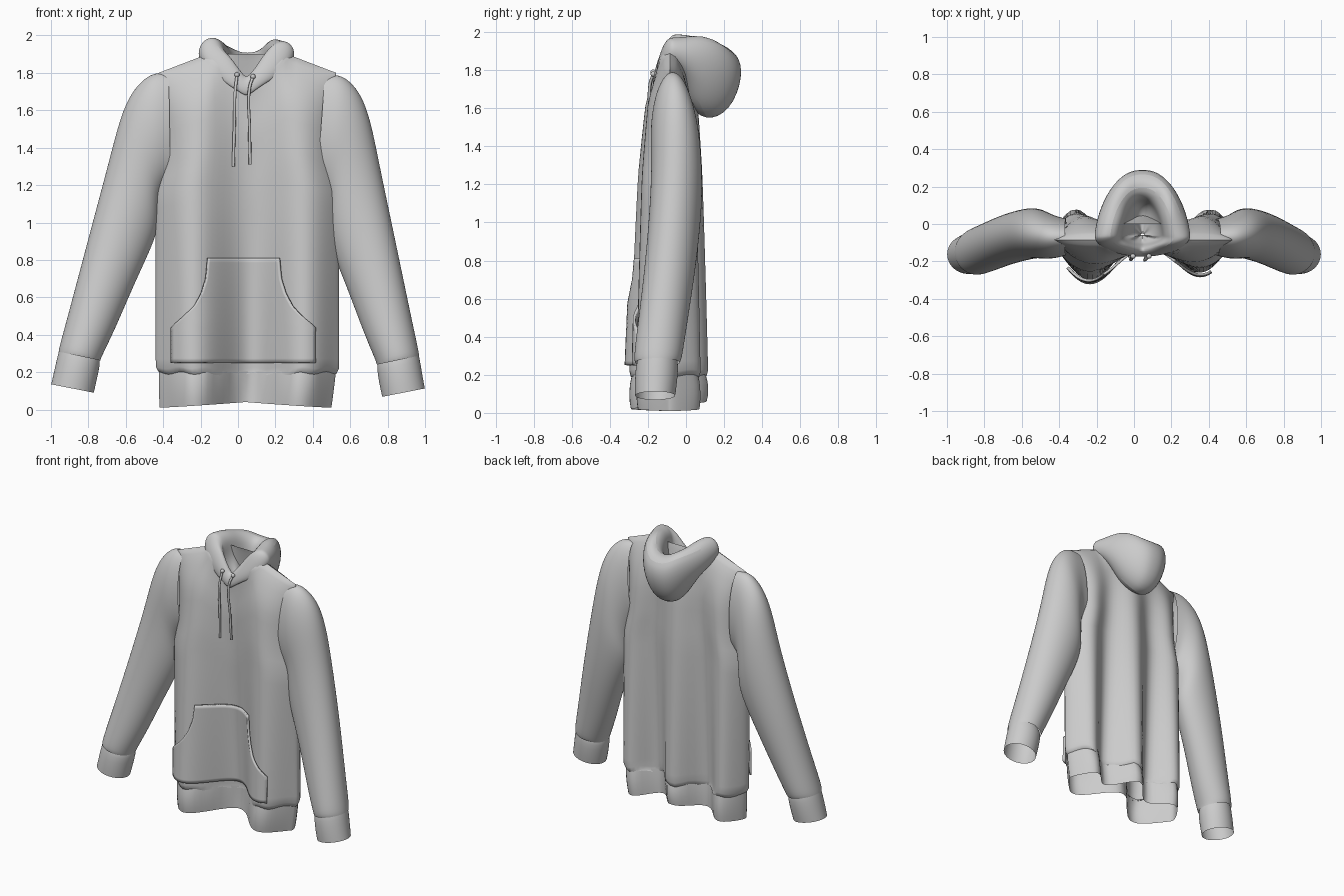
import bpy, math
from mathutils import Vector

if "Cube" in bpy.data.objects:
    bpy.data.objects.remove(bpy.data.objects["Cube"])

CX = 0.05          # centre line of the garment body


def lerp(table, k):
    """Piecewise linear lookup in [(key, value), ...]."""
    for (a, va), (b, vb) in zip(table, table[1:]):
        if k <= b:
            return va + (vb - va) * max(0, (k - a) / (b - a))
    return table[-1][1]


def loft(name, rows, closed=True, sub=0, thick=0):
    """Skin rows of points into a smooth surface."""
    n = len(rows[0])
    faces = []
    for r in range(len(rows) - 1):
        for i in range(n if closed else n - 1):
            j = (i + 1) % n
            faces.append((r * n + i, r * n + j, (r + 1) * n + j, (r + 1) * n + i))
    me = bpy.data.meshes.new(name)
    me.from_pydata([p for row in rows for p in row], [], faces)
    ob = bpy.data.objects.new(name, me)
    bpy.context.collection.objects.link(ob)
    if sub:
        m = ob.modifiers.new("smooth", 'SUBSURF')
        m.levels = m.render_levels = sub
    if thick:
        ob.modifiers.new("thickness", 'SOLIDIFY').thickness = thick
    bpy.context.view_layer.objects.active = ob
    ob.select_set(True)
    bpy.ops.object.shade_smooth_by_angle(angle=math.radians(50))
    ob.select_set(False)
    return ob


# Draped cloth: two folds in front, three at the back, fading upwards
WIDTH = [(0, .48), (.25, .49), (1.15, .49), (1.3, .455), (1.5, .445), (1.68, .46), (1.8, .475)]
FRONT = [(0, -.17), (1.2, -.19), (1.55, -.18), (1.8, -.15)]
BACK = [(0, .035), (1.2, .045), (1.5, .04), (1.8, .0)]
MID = -.085


def cloth_y(u, z, front):
    f = max(0, min(1, 1 - (z - .2) / 1.6)) ** .7
    if front:
        y = lerp(FRONT, z) + f * (.112 * math.cos(math.pi * (u - .03) / .62) + .03 * u)
        e = math.sqrt(max(0, 1 - abs(u) ** 6))
    else:
        y = lerp(BACK, z) + f * .08 * math.cos(2 * math.pi * u / .8)
        e = math.sqrt(max(0, 1 - abs(u) ** 4))
    return MID + (y - MID) * e


def top_z(u, front):
    a = abs(u)
    if a > .45:
        return 1.8 + .1 * (1 - a) / .55
    return 1.69 + .21 * a / .45 if front else 1.9


# Body
N = 96
ANG = [2 * math.pi * i / N for i in range(N)]
rows = []
levels = [0, .004, .02, .05] + [.1 + .05 * i for i in range(15)] + [.84, .88, .91, .94, .96, .98, .99, 1]
for v in levels:
    row = []
    for t in ANG:
        u, front = math.cos(t), math.sin(t) < 0
        z = .19 + v * (top_z(u, front) - .19)
        zn = .19 + v * 1.61
        y = cloth_y(u, zn, front)
        # shoulders close to a ridge, neck stays open
        k = max(0, min(1, (abs(u) - .36) / .12))
        g = math.sqrt(max(0, 1 - max(0, (v - .84) / .16) ** 2))
        y = MID + (y - MID) * (1 - k * (1 - g))
        inset = .03 if v == 0 else (.012 if v < .01 else 0)
        y = MID + (y - MID) * (1 - inset * 3)
        z += .008 * math.sin(23 * u) * max(0, 1 - v * 15)
        row.append((CX + (lerp(WIDTH, zn) - inset) * u, y, z))
    rows.append(row)
loft("hoodie_body", rows)

# Gathered hem band
rows = []
for q, s in [(1, .93), (.9, .95), (.7, .985), (.45, 1.0), (.2, .99), (0, .96)]:
    row = []
    for t in ANG:
        u, front = math.cos(t), math.sin(t) < 0
        low = .01 + (.03 if front else .05) * (1 - abs(u)) ** 1.2
        z = low + q * (.205 - low)
        y = MID + (cloth_y(u, .2, front) - MID) * s
        y += .005 * math.sin(31 * u) * q * (1 - u * u)
        row.append((CX - .01 * (1 - q) + (.455 + .02 * s - .015 * (1 - q)) * u, y, z))
    rows.append(row)
loft("hem_band", rows)

# Kangaroo pocket laid on the body front
HALF = [(.25, .38), (.44, .38), (.49, .325), (.55, .268), (.62, .23), (.7, .205), (.81, .195)]
rows = []
for i in range(25):
    z = .25 + .56 * i / 24
    row = []
    for j in range(41):
        x = .03 + lerp(HALF, z) * (j / 20 - 1)
        u = (x - CX) / lerp(WIDTH, z)
        row.append((x, cloth_y(u, z, True) - .012, z))
    rows.append(row)
loft("front_pocket", rows, closed=False, thick=-.014)

# Sleeves and cuffs: outer x,z  inner x,z  centre y  half depth
SLEEVE = [(-.37, 1.80, -.36, 1.22, -.07, .10),
          (-.44, 1.805, -.39, 1.21, -.07, .112),
          (-.50, 1.775, -.405, 1.18, -.065, .122),
          (-.57, 1.70, -.42, 1.12, -.055, .13),
          (-.63, 1.57, -.42, 1.03, -.05, .134),
          (-.69, 1.33, -.43, .93, -.05, .138),
          (-.80, .92, -.55, .68, -.08, .135),
          (-.90, .54, -.66, .42, -.125, .13),
          (-.955, .34, -.73, .28, -.148, .128),
          (-.96, .31, -.735, .262, -.15, .118)]
CUFF = [(-.955, .325, -.74, .272, -.15, .105),
        (-.965, .29, -.735, .245, -.152, .113),
        (-.985, .20, -.755, .155, -.158, .112),
        (-1.0, .135, -.77, .09, -.162, .106)]


def arm_rows(table, right):
    rows = []
    for ox, oz, ix, iz, y, d in table:
        pts = []
        for x, z in ((ox, oz), (ix, iz)):
            if right:
                x = -x + max(0, .08 * (z - .15) / 1.4)
                z -= .022 if z < 1.6 else .01
            pts.append(Vector((x, y, z)))
        m = (pts[0] + pts[1]) / 2
        h = pts[0] - m
        rows.append([m + h * math.cos(t) + Vector((0, d * math.sin(t), 0))
                     for t in (2 * math.pi * i / 24 for i in range(24))])
    return rows


for side, right in (("left", False), ("right", True)):
    loft(side + "_sleeve", arm_rows(SLEEVE, right), sub=2)
    loft(side + "_cuff", arm_rows(CUFF, right), sub=1)

# Hood hanging open behind the neck: half width, y front/back, z front/side/back
HOOD = [(.17, -.15, .01, 1.68, 1.84, 1.62),
        (.20, -.165, .10, 1.67, 1.81, 1.525),
        (.245, -.175, .235, 1.69, 1.84, 1.58),
        (.265, -.175, .305, 1.72, 1.91, 1.77),
        (.235, -.165, .275, 1.75, 1.97, 1.89),
        (.17, -.145, .19, 1.775, 1.99, 1.92),
        (.115, -.125, .13, 1.77, 1.94, 1.87),
        (.11, -.11, .12, 1.73, 1.86, 1.75),
        (.09, -.10, .06, 1.69, 1.78, 1.68),
        (.01, -.06, -.05, 1.68, 1.69, 1.68)]
rows = []
for k, (rx, yf, yb, zf, zs, zb) in enumerate(HOOD):
    row = []
    for i in range(40):
        t = 2 * math.pi * i / 40
        c, s = math.cos(t), math.sin(t)
        y0 = -.06
        if s < 0:
            y = y0 + (y0 - yf) * s
            z = zs + (zf - zs) * (1 - abs(c)) ** .9
            x = rx * c
        else:
            y = y0 + (yb - y0) * s ** .9
            z = zs + (zb - zs) * s ** (1.3 if k < 4 else 3)
            x = rx * math.copysign(abs(c) ** .85, c) * (1 - .2 * s)
        z += .010 * math.sin(5 * t + k) * abs(c)     # soft creases
        row.append((CX - .005 + x, y, z))
    rows.append(row)
loft("hood", rows, sub=2)

# Drawstrings with eyelet knots
for name, pts in (("left_drawstring", [(-.005, -.172, 1.79), (-.015, -.19, 1.7), (-.02, -.18, 1.5), (-.025, -.17, 1.3)]),
                  ("right_drawstring", [(.08, -.172, 1.78), (.062, -.19, 1.72), (.062, -.18, 1.5), (.065, -.17, 1.31)])):
    cu = bpy.data.curves.new(name, 'CURVE')
    cu.dimensions = '3D'
    cu.bevel_depth = .008
    cu.bevel_resolution = 2
    cu.use_fill_caps = True
    sp = cu.splines.new('BEZIER')
    sp.bezier_points.add(len(pts) - 1)
    for b, p in zip(sp.bezier_points, pts):
        b.co = p
        b.handle_left_type = b.handle_right_type = 'AUTO'
    bpy.context.collection.objects.link(bpy.data.objects.new(name, cu))
    bpy.ops.mesh.primitive_uv_sphere_add(segments=12, ring_count=8, radius=.014, location=pts[0])
    bpy.context.object.name = name + "_eyelet"
    bpy.ops.object.shade_smooth()
